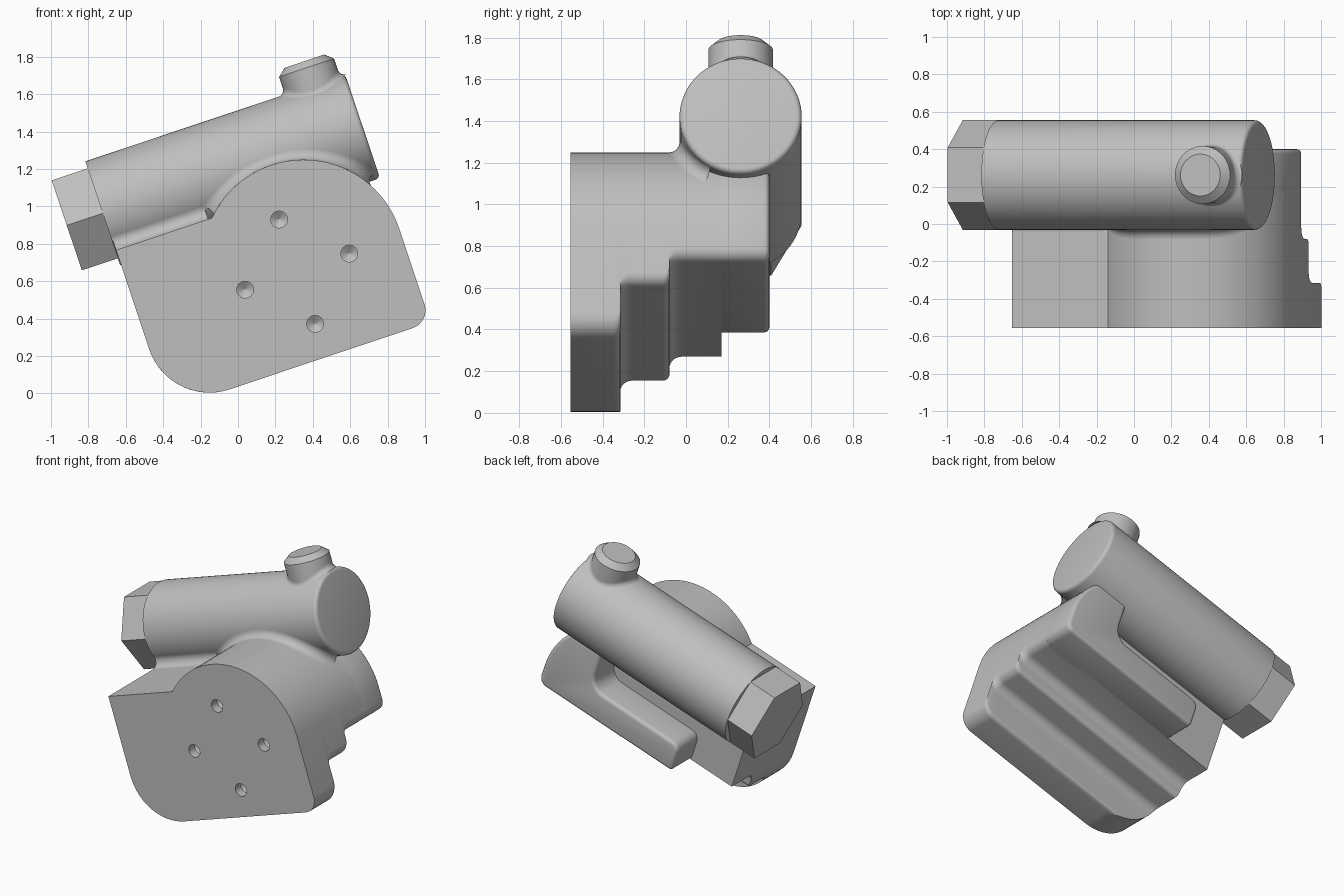
import bpy, bmesh, math
from mathutils import Vector

if "Cube" in bpy.data.objects:
    bpy.data.objects.remove(bpy.data.objects["Cube"])

A = math.radians(18.5)          # tilt of the whole part
C, S = math.cos(A), math.sin(A)

grey = bpy.data.materials.new("light_grey")
grey.diffuse_color = (0.52, 0.52, 0.52, 1)
grey.use_nodes = True
grey.node_tree.nodes["Principled BSDF"].inputs["Base Color"].default_value = grey.diffuse_color


def P(u, y, v):
    """Part coordinates (along barrel, depth, up) to tilted world space."""
    return Vector((u * C - v * S, y, u * S + v * C))


def loft(name, rings, cap=True, closed=True, smooth=True):
    """Skin a list of rings of (u, y, v) points."""
    bm = bmesh.new()
    vs = [[bm.verts.new(P(*p)) for p in r] for r in rings]
    n = len(rings[0])
    for a, b in zip(vs, vs[1:]):
        for i in range(n if closed else n - 1):
            j = (i + 1) % n
            bm.faces.new((a[i], a[j], b[j], b[i]))
    if cap:
        bm.faces.new(vs[0][::-1])
        bm.faces.new(vs[-1])
    bmesh.ops.remove_doubles(bm, verts=bm.verts, dist=1e-5)
    bmesh.ops.dissolve_degenerate(bm, edges=bm.edges, dist=1e-6)
    bmesh.ops.recalc_face_normals(bm, faces=bm.faces)
    me = bpy.data.meshes.new(name)
    bm.to_mesh(me)
    bm.free()
    ob = bpy.data.objects.new(name, me)
    bpy.context.collection.objects.link(ob)
    me.materials.append(grey)
    if smooth:
        shade(ob)
    return ob


def shade(ob):
    bpy.ops.object.select_all(action='DESELECT')
    ob.select_set(True)
    bpy.context.view_layer.objects.active = ob
    bpy.ops.object.shade_smooth_by_angle(angle=math.radians(32))


def apply_mods(ob):
    bpy.context.view_layer.objects.active = ob
    for m in list(ob.modifiers):
        bpy.ops.object.modifier_apply(modifier=m.name)
    shade(ob)


def arc(cx, cy, r, a0, a1, n):
    return [(cx + r * math.cos(math.radians(a0 + (a1 - a0) * i / n)),
             cy + r * math.sin(math.radians(a0 + (a1 - a0) * i / n))) for i in range(n + 1)]


# Shared dimensions
LEFT, RIGHT, FLAT = -0.375, 1.097, 0.934
AU, AV, AR = 0.557, 0.562, 0.54       # round top of the body
BY, BV, BR = 0.262, 1.143, 0.293      # barrel axis and radius
NOTCH = 180 - math.degrees(math.asin((FLAT - AV) / AR))


# Body: plate outline whose lower edge climbs in rounded steps towards the back
def outline(b):
    k = math.degrees(math.asin(min(1, max(0, (0.375 - b) / 0.34))))
    r = 0.1 if b < 0.1 else 0.06
    pts = [(LEFT, FLAT)]
    if b < 0.375:
        pts += arc(LEFT + 0.34, 0.375, 0.34, 180, 180 + k, 14)
    else:
        pts += [(LEFT, b)] * 15
    pts += arc(RIGHT - r, b + r, r, -90, 0, 8)
    return pts + arc(AU, AV, AR, 0, NOTCH, 40)


steps = ([(-0.555, 0.035)] + arc(-0.345, 0.065, 0.03, -90, 0, 5)
         + arc(-0.255, 0.225, 0.06, 180, 90, 6) + arc(-0.11, 0.315, 0.03, -90, 0, 5)
         + arc(-0.02, 0.35, 0.06, 180, 90, 6) + [(0.17, 0.41)])
body = loft("stepped_body", [[(u, y, v) for u, v in outline(b)] for y, b in steps], smooth=False)

# Four blind holes with drill-point bottoms in the front face
for x, z in ((0.22, 0.93), (0.595, 0.748), (0.038, 0.555), (0.412, 0.372)):
    u, v = x * C + z * S, -x * S + z * C
    rings = [[(pu, y, pv) for pu, pv in arc(u, v, r, 0, 345, 23)]
             for y, r in ((-0.6, 0.045), (-0.49, 0.045), (-0.462, 0.003))]
    cutter = loft("hole_cutter", rings, smooth=False)
    cutter.hide_render = True
    m = body.modifiers.new("hole", 'BOOLEAN')
    m.operation, m.solver, m.object = 'DIFFERENCE', 'EXACT', cutter
    apply_mods(body)
    bpy.data.objects.remove(cutter)

# Rear hook: bar along the bottom with an upright at the right end
hook = ([(-0.03, 0.41)] + arc(RIGHT - 0.06, 0.47, 0.06, -90, 0, 6)
        + arc(AU, AV, AR, 0, 72, 16) + [(0.72, 0.9)]
        + arc(0.62, 0.72, 0.1, 0, -90, 6) + arc(0.03, 0.56, 0.06, 90, 180, 6))
lip = loft("rear_hook", [[(u, y, v) for u, v in hook] for y in (0.12, 0.4)], smooth=False)
bev = lip.modifiers.new("round", 'BEVEL')
bev.width, bev.segments, bev.angle_limit = 0.025, 4, math.radians(32)
bev.use_clamp_overlap = False
apply_mods(lip)


# Barrel with a rounded right end
def barrel_ring(u, r, n=72):
    return [(u, BY + r * math.cos(math.tau * i / n), BV + r * math.sin(math.tau * i / n))
            for i in range(n)]


loft("barrel", [barrel_ring(-0.38, BR)]
     + [barrel_ring(u, r) for u, r in arc(1.06, BR - 0.025, 0.025, 90, 0, 5)])

# Hexagonal end nut
loft("hex_nut", [barrel_ring(u, BR, 6) for u in (-0.583, -0.36)], smooth=False)

# Chamfered knob on top of the barrel
KU, KR = 0.9, 0.155


def knob_ring(v, r, n=48):
    return [(KU + r * math.cos(math.tau * i / n), BY + r * math.sin(math.tau * i / n), v)
            for i in range(n)]


loft("knob", [knob_ring(v, r) for v, r in ((1.3, KR), (1.535, KR), (1.572, 0.112))])


# Rolling-ball fillets: each entry holds the ball centre and its two contact points
def fillet(name, balls, r, n=6, closed=False):
    rings = []
    for c, a, b in balls:
        c, a, b = Vector(c), Vector(a), Vector(b)
        rings.append([tuple(c + ((a - c) * (1 - i / n) + (b - c) * (i / n)).normalized() * r)
                      for i in range(n + 1)])
    if closed:
        rings.append(rings[0])
    return loft(name, rings, cap=False, closed=False)


def on_barrel(c):
    """Nearest barrel surface point to a ball centre."""
    d = Vector((0, c[1] - BY, c[2] - BV)).normalized() * BR
    return (c[0], BY + d.y, BV + d.z)


def front_y(v, r):
    return BY - math.sqrt(max(0, (BR + r) ** 2 - (v - BV) ** 2))


F = 0.05
balls = []
join = 180 - math.degrees(math.asin((FLAT + F - AV) / (AR + F)))
for i in range(49):
    t = math.radians(29 + (join - 29) * i / 48)
    u, v = AU + (AR + F) * math.cos(t), AV + (AR + F) * math.sin(t)
    y = front_y(v, F)
    c = (u, y, v)
    balls.append((c, (AU + AR * math.cos(t), y, AV + AR * math.sin(t)), on_barrel(c)))
fillet("round_top_fillet", balls, F)

yf = front_y(FLAT + F, F)
uj = balls[-1][0][0]
fillet("flat_top_fillet", [((u, yf, FLAT + F), (u, yf, FLAT), on_barrel((u, yf, FLAT + F)))
                           for u in (uj, LEFT)], F)

K = 0.035
balls = []
for i in range(48):
    t = math.tau * i / 48
    du, dy = math.cos(t), math.sin(t)
    y = BY + (KR + K) * dy
    v = BV + math.sqrt((BR + K) ** 2 - (y - BY) ** 2)
    c = (KU + (KR + K) * du, y, v)
    balls.append((c, (KU + KR * du, BY + KR * dy, v), on_barrel(c)))
fillet("knob_fillet", balls, K, closed=True)
